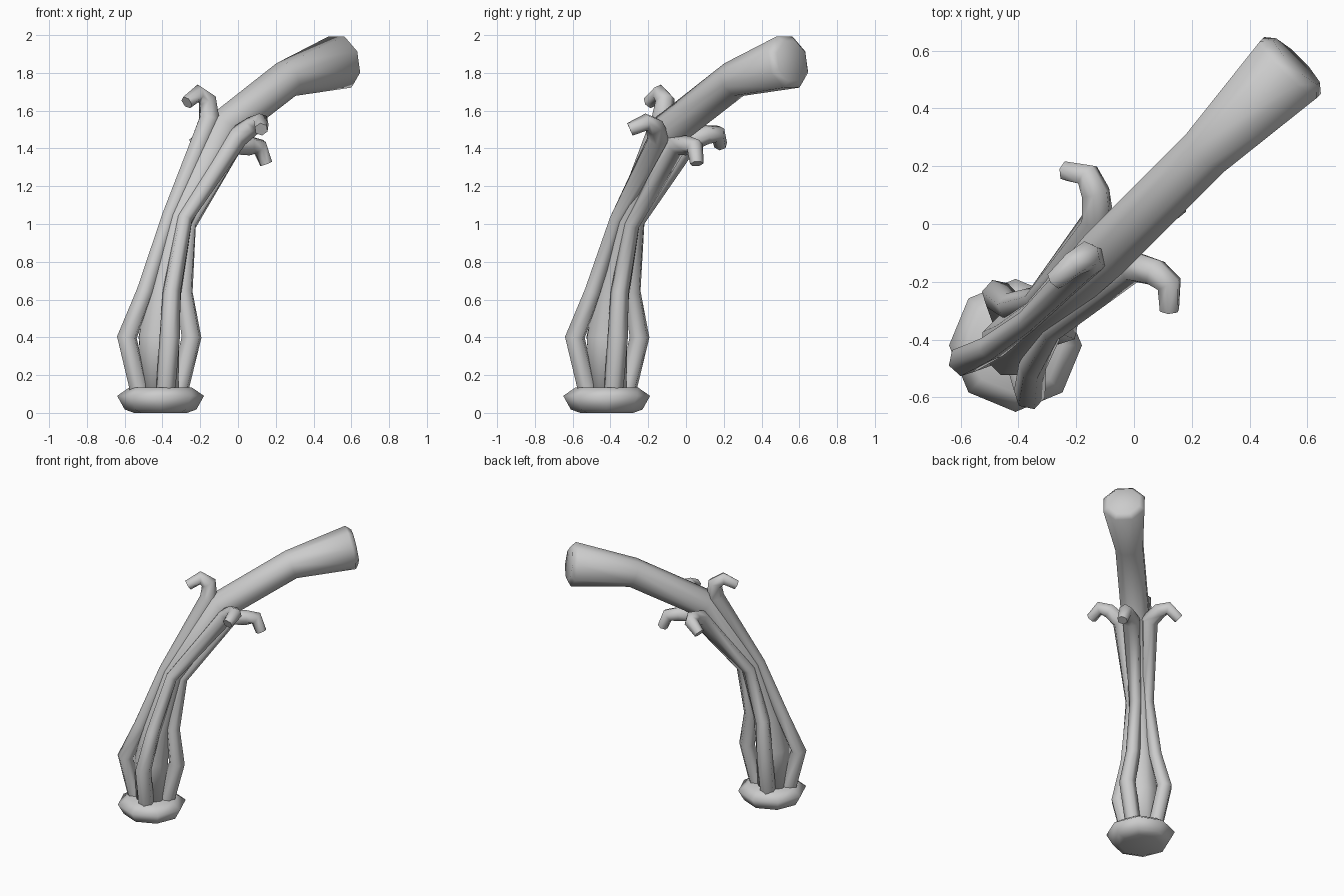
import bpy, bmesh, math
from mathutils import Matrix, Vector

cube = bpy.data.objects.get("Cube")
if cube:
    bpy.data.objects.remove(cube, do_unlink=True)

stone = bpy.data.materials.new("plain_grey")
stone.use_nodes = True
GREY = (0.6, 0.6, 0.6, 1)
stone.diffuse_color = GREY
stone.node_tree.nodes["Principled BSDF"].inputs["Base Color"].default_value = GREY

# The whole piece bends in one upright diagonal plane
ALONG = Vector((1, 1, 0)).normalized()
SIDE = Vector((-1, 1, 0)).normalized()
UP = Vector((0, 0, 1))


def on_plane(s, z):
    return ALONG * s + UP * z


def tube(name, points, radii, refs, sides, sharp):
    """Skin rings along a path, with flat ends; sharp is the crease angle."""
    bm = bmesh.new()
    rings = []
    for i, p in enumerate(points):
        before = (p - points[i - 1]).normalized() if i else Vector()
        after = (points[i + 1] - p).normalized() if i + 1 < len(points) else Vector()
        tangent = (before + after).normalized()
        u = (refs[i] - tangent * refs[i].dot(tangent)).normalized()
        v = tangent.cross(u)
        ring = []
        for k in range(sides):
            a = math.tau * (k + 0.5) / sides
            ring.append(bm.verts.new(p + (u * math.cos(a) + v * math.sin(a)) * radii[i]))
        rings.append(ring)
    for low, high in zip(rings, rings[1:]):
        for k in range(sides):
            n = (k + 1) % sides
            bm.faces.new((low[k], low[n], high[n], high[k]))
    bm.faces.new(rings[0][::-1])
    bm.faces.new(rings[-1])
    bmesh.ops.recalc_face_normals(bm, faces=bm.faces[:])
    mesh = bpy.data.meshes.new(name)
    bm.to_mesh(mesh)
    bm.free()
    mesh.materials.append(stone)
    obj = bpy.data.objects.new(name, mesh)
    bpy.context.collection.objects.link(obj)
    bpy.ops.object.select_all(action="DESELECT")
    obj.select_set(True)
    bpy.context.view_layer.objects.active = obj
    bpy.ops.object.shade_smooth_by_angle(angle=math.radians(sharp))


# Central shaft: base, bulge, waist, bend, neck, flared and slightly domed end
shaft = [on_plane(s, z) for s, z in (
    (-0.59, 0.08), (-0.59, 0.4), (-0.55, 0.64), (-0.44, 1.02),
    (-0.12, 1.5), (0.36, 1.765), (0.765, 1.858), (0.795, 1.863))]
tube("shaft", shaft, (0.11, 0.115, 0.095, 0.074, 0.1, 0.1, 0.15, 0.115),
     [SIDE] * 8, 8, 180)

# Foot: squat eight-sided cushion
centre = Vector((-0.41, -0.42, 0))
foot_rings = ((0.0, 0.14), (0.018, 0.19), (0.09, 0.23), (0.135, 0.165))
tube("foot", [centre + UP * z for z, r in foot_rings], [r for z, r in foot_rings],
     [Vector((1, math.tan(math.pi / 8), 0))] * 4, 8, 180)

# Four ribs hug the shaft and twist slightly.
# Each stage: shaft node, twist in degrees, distance out, shift along, thickness
STAGES = (
    (0, 27, 0.105, 0.02, 0.052), (1, 27, 0.18, 0, 0.055),
    (2, 25, 0.11, 0, 0.048), (3, 20, 0.06, 0, 0.043),
    (4, 12, 0.1, -0.025, 0.06), (4, 12, 0.175, 0.045, 0.052))
# Hook beyond the last stage: distance out, shift along, thickness
HOOK = ((0.065, -0.015, 0.046), (0.085, -0.11, 0.036))


def node_axis(node):
    if node < 3:
        return UP
    step = (shaft[node] - shaft[node - 1]).normalized()
    return (step + (shaft[node + 1] - shaft[node]).normalized()).normalized()


def rib(name, angle, nudge, turn):
    points, refs, radii = [], [], []
    for node, twist, out, shift, thick in STAGES:
        axis = node_axis(node)
        a = math.radians(angle - twist)
        radial = SIDE.cross(axis) * math.cos(a) + SIDE * math.sin(a)
        p = shaft[node] + radial * out + axis * shift
        points.append(p + nudge if node == 4 else p)
        refs.append(axis.cross(radial))
        radii.append(thick)
    # Curl the hook out from the elbow
    spin = Matrix.Rotation(math.radians(turn), 2)
    elbow = points[-1]
    for out, shift, thick in HOOK:
        out, shift = spin @ Vector((out, shift))
        points.append(elbow + radial * out + axis * shift)
        refs.append(refs[-1])
        radii.append(thick)
    tube(name, points, radii, refs, 6, 75)


rib("inner_rib", 0, on_plane(0.02, 0.01), 55)
rib("left_rib", 90, on_plane(0.045, -0.03), 30)
rib("outer_rib", 180, on_plane(0.01, 0), 0)
rib("right_rib", 270, on_plane(0.045, -0.04), 30)
